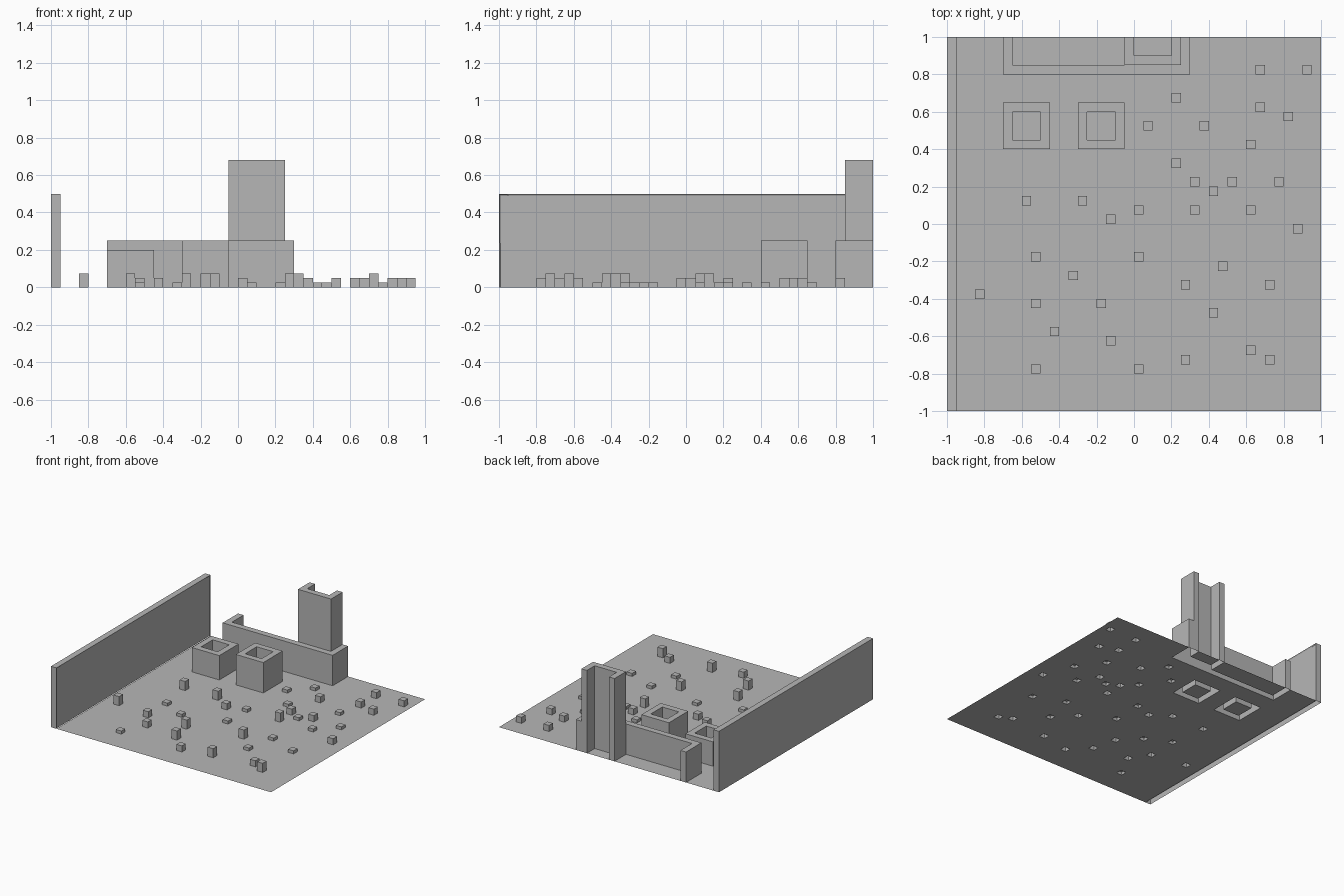
import bpy, bmesh

if "Cube" in bpy.data.objects:
    bpy.data.objects.remove(bpy.data.objects["Cube"])

U = 0.05            # block size; the scene is a 40 x 40 field of blocks
N = 40

grey = bpy.data.materials.new("stone grey")
grey.diffuse_color = (0.47, 0.47, 0.47, 1)
grey.use_nodes = True
grey.node_tree.nodes["Principled BSDF"].inputs["Base Color"].default_value = grey.diffuse_color

height = {}         # block cell -> height, shared so touching faces are left out


def cells(x0, x1, y0, y1):
    """Block cells covered by a rectangle given in scene units."""
    i0, i1, j0, j1 = (round((v + 1) / U) for v in (x0, x1, y0, y1))
    return {(i, j) for i in range(i0, i1) for j in range(j0, j1)}


def raise_cells(group, h):
    height.update({c: h for c in group})
    return group


def finish(name, bm):
    bmesh.ops.remove_doubles(bm, verts=bm.verts[:], dist=1e-5)
    me = bpy.data.meshes.new(name)
    bm.to_mesh(me)
    bm.free()
    me.materials.append(grey)
    ob = bpy.data.objects.new(name, me)
    bpy.context.collection.objects.link(ob)
    return ob


def shell(group):
    """Open-bottomed shell over cells: tops plus exposed sides."""
    bm = bmesh.new()

    def quad(*pts):
        bm.faces.new([bm.verts.new(p) for p in pts])

    for i, j in sorted(group):
        h = height[i, j]
        x0, y0 = i * U - 1, j * U - 1
        ring = [(x0, y0), (x0 + U, y0), (x0 + U, y0 + U), (x0, y0 + U)]
        quad(*[(x, y, h) for x, y in ring])
        for k, (di, dj) in enumerate([(0, -1), (1, 0), (0, 1), (-1, 0)]):
            low = height.get((i + di, j + dj), 0)
            if low < h - 1e-6:
                (ax, ay), (bx, by) = ring[k], ring[(k + 1) % 4]
                quad((ax, ay, low), (bx, by, low), (bx, by, h), (ax, ay, h))
    return bm


# Layout of the large parts
parts = {
    "side_wall": raise_cells(cells(-1, -0.95, -1, 1), 0.5),
    "left_well": raise_cells(cells(-0.7, -0.45, 0.4, 0.65)
                             - cells(-0.65, -0.5, 0.45, 0.6), 0.2),
    "right_well": raise_cells(cells(-0.3, -0.05, 0.4, 0.65)
                              - cells(-0.25, -0.1, 0.45, 0.6), 0.25),
    "hearth": raise_cells(cells(-0.7, 0.3, 0.8, 1)
                          - cells(-0.65, 0.25, 0.85, 1), 0.25),
    "chimney": raise_cells(cells(-0.05, 0.25, 0.85, 1)
                           - cells(0, 0.2, 0.9, 1), 0.68),
}

# Scattered stones: lower-left block corner in hundredths, grouped by height
stones = {
    0.025: [(20, 65), (5, 50), (60, 40), (20, 30), (40, 15), (75, 20), (60, 5),
            (0, 5), (-55, -20), (0, -20), (-35, -30), (-55, -80), (40, -50),
            (45, -25), (70, -35)],
    0.05: [(65, 80), (90, 80), (65, 60), (80, 55), (35, 50), (30, 20), (50, 20),
           (85, -5), (-15, 0), (-55, -45), (-45, -60), (0, -80), (60, -70)],
    0.075: [(30, 5), (-30, 10), (-60, 10), (-85, -40), (-20, -45), (-15, -65),
            (25, -35), (25, -75), (70, -75)],
}
for label, h in (("low", 0.025), ("middle", 0.05), ("tall", 0.075)):
    group = set()
    for x, y in stones[h]:
        group |= cells(x / 100, x / 100 + U, y / 100, y / 100 + U)
    parts[label + "_stones"] = raise_cells(group, h)

# Build the raised parts
for name, group in parts.items():
    bm = shell(group)
    if name == "side_wall":
        # shallow recessed panel on the inner face
        bmesh.ops.remove_doubles(bm, verts=bm.verts[:], dist=1e-5)
        bm.normal_update()
        inner = [f for f in bm.faces if f.normal.x > 0.9]
        bmesh.ops.inset_region(bm, faces=inner, thickness=0.008, depth=-0.005)
    finish(name, bm)

# Floor sheet, cut away under every raised part
bm = bmesh.new()
bmesh.ops.create_grid(bm, x_segments=N, y_segments=N, size=1)
covered = []
for f in bm.faces:
    c = f.calc_center_median()
    if (int((c.x + 1) / U), int((c.y + 1) / U)) in height:
        covered.append(f)
bmesh.ops.delete(bm, geom=covered, context='FACES')
finish("floor", bm)
